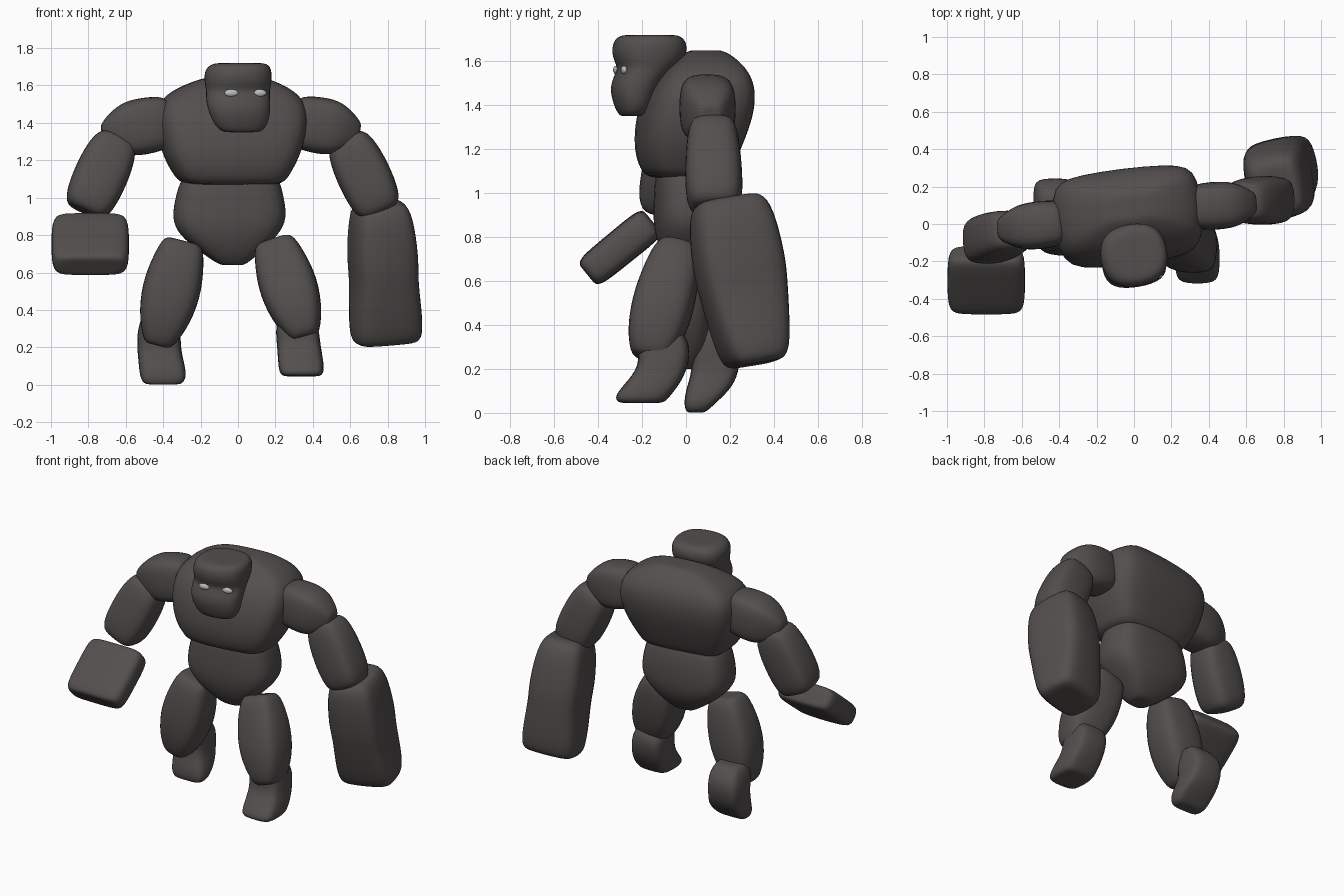
import bpy, bmesh, math
from mathutils import Vector, Matrix

if "Cube" in bpy.data.objects:
    bpy.data.objects.remove(bpy.data.objects["Cube"])


def material(name, rgb):
    m = bpy.data.materials.new(name)
    m.diffuse_color = (*rgb, 1)
    m.use_nodes = True
    m.node_tree.nodes["Principled BSDF"].inputs["Base Color"].default_value = m.diffuse_color
    return m


STONE = material("dark stone", (0.085, 0.078, 0.075))
EYE = material("pale eye grey", (0.52, 0.52, 0.52))


def loft(name, rings, k=0.64):
    """Rounded block through rings of (centre, u, v); u and v are half-size vectors."""
    shape = [(1, -k), (1, k), (k, 1), (-k, 1), (-1, k), (-1, -k), (-k, -1), (k, -1)]
    bm = bmesh.new()

    def ring(c, u, v, s=1.02):
        return [bm.verts.new(c + u * a * s + v * b * s) for a, b in shape]

    # extra inset rings keep the end caps flat
    loops = [ring(*rings[0], 0.55)] + [ring(*r) for r in rings] + [ring(*rings[-1], 0.55)]
    for p, q in zip(loops, loops[1:]):
        for i in range(8):
            j = (i + 1) % 8
            bm.faces.new((p[i], p[j], q[j], q[i]))
    bm.faces.new(loops[0])
    bm.faces.new(loops[-1])
    bmesh.ops.recalc_face_normals(bm, faces=bm.faces)
    for f in bm.faces:
        f.smooth = True
    me = bpy.data.meshes.new(name)
    bm.to_mesh(me)
    bm.free()
    me.materials.append(STONE)
    ob = bpy.data.objects.new(name, me)
    bpy.context.collection.objects.link(ob)
    sub = ob.modifiers.new("round", "SUBSURF")
    sub.levels = sub.render_levels = 2
    return ob


def stack(name, rows, yaw=0, k=0.64):
    """Level rings (x, y, z, half width, half depth), each turned by yaw degrees."""
    rot = Matrix.Rotation(math.radians(yaw), 3, 'Z')
    return loft(name, [(Vector((x, y, z)), rot @ Vector((hx, 0, 0)), rot @ Vector((0, hy, 0)))
                       for x, y, z, hx, hy in rows], k)


def limb(name, a, b, rows, k=0.64, spin=0):
    """Rings square to the line a-b; rows are (t, half depth, half width)."""
    a, b = Vector(a), Vector(b)
    w = (b - a).normalized()
    y = Vector((0, 1, 0))
    u = Matrix.Rotation(math.radians(spin), 3, w) @ (y - w * y.dot(w)).normalized()
    v = w.cross(u)
    return loft(name, [(a.lerp(b, t), u * hu, v * hv) for t, hu, hv in rows], k)


# Torso
stack("chest", [(-.03, .00, 1.07, .27, .17), (-.035, .00, 1.13, .31, .205),
                (-.035, .01, 1.22, .36, .232), (-.033, .04, 1.35, .395, .25),
                (-.033, .065, 1.47, .40, .235), (-.03, .08, 1.555, .355, .19),
                (-.02, .09, 1.62, .23, .12), (-.02, .09, 1.65, .12, .07)], yaw=7, k=.73)
stack("abdomen", [(-.04, .02, 1.14, .25, .15), (-.045, .03, 1.02, .285, .17),
                  (-.045, .03, .89, .31, .175), (-.05, .03, .80, .265, .165),
                  (-.04, .025, .71, .16, .125), (-.03, .02, .64, .07, .07)], yaw=5)

# Head: jaw, recessed eye line and heavy brow
head = stack("head", [(.02, -.25, 1.35, .11, .05), (.015, -.245, 1.40, .15, .08),
                      (.005, -.24, 1.48, .17, .105), (.00, -.205, 1.54, .172, .115),
                      (.00, -.178, 1.575, .17, .13), (.00, -.168, 1.615, .178, .165),
                      (.00, -.165, 1.68, .18, .17), (.01, -.165, 1.72, .15, .14)], yaw=9, k=.52)

# Eyes: flattened ovals set on the face surface
bpy.context.view_layer.update()
graph = bpy.context.evaluated_depsgraph_get()
for side, x in (("left", -.035), ("right", .115)):
    hit, loc, nor, _ = head.ray_cast(Vector((x, -1, 1.56)), Vector((0, 1, 0)), depsgraph=graph)
    bpy.ops.mesh.primitive_uv_sphere_add(segments=16, ring_count=8, radius=1,
                                         location=(x, loc.y if hit else -.3, 1.56))
    eye = bpy.context.object
    eye.name = side + "_eye"
    eye.scale = (.038, .014, .02)
    eye.rotation_euler = (0, 0, math.radians(8))
    eye.data.materials.append(EYE)
    bpy.ops.object.shade_smooth()

# Arms and thighs: the same blocks posed differently on each side
UPPER = [(0, .10, .12), (.12, .125, .145), (.55, .13, .155), (.78, .105, .12), (1, .055, .055)]
FORE = [(0, .09, .09), (.12, .115, .13), (.5, .13, .147), (.88, .13, .135), (1, .10, .10)]
THIGH = [(0, .08, .10), (.1, .115, .125), (.4, .14, .16), (.72, .14, .145), (1, .09, .08)]
POSES = {
    "left": (((-.36, .01, 1.41), (-.725, -.03, 1.34)),
             ((-.64, -.03, 1.325), (-.82, -.10, .925)),
             ((-.29, -.03, .77), (-.43, -.03, .21))),
    "right": (((.30, .09, 1.41), (.65, .11, 1.35)),
              ((.575, .12, 1.325), (.765, .13, .925)),
              ((.19, -.03, .77), (.36, -.17, .25))),
}
for side, poses in POSES.items():
    for part, rows, (a, b) in zip(("upper_arm", "forearm", "thigh"), (UPPER, FORE, THIGH), poses):
        limb(side + "_" + part, a, b, rows)

# Hands: a flat slab and a large hanging block
limb("left_hand", (-.79, -.153, .872), (-.79, -.45, .63),
     [(0, .066, .18), (.1, .083, .205), (.5, .08, .205), (.9, .08, .205), (1, .062, .18)], k=.75)
limb("right_hand", (.76, .19, .98), (.795, .32, .222),
     [(0, .145, .12), (.1, .19, .16), (.4, .205, .18), (.55, .195, .17),
      (.75, .175, .185), (.94, .15, .19), (1, .115, .165)], k=.70, spin=-12)

# Shins ending in forward-turned toes
stack("right_foot", [(.315, -.10, .37, .09, .08), (.315, -.10, .31, .115, .12),
                     (.325, -.10, .21, .115, .11), (.335, -.155, .13, .12, .125),
                     (.34, -.20, .075, .12, .125), (.34, -.205, .045, .105, .105)], k=.7)
stack("left_foot", [(-.41, .09, .39, .09, .08), (-.42, .125, .31, .115, .12),
                    (-.425, .14, .21, .115, .105), (-.41, .11, .12, .12, .105),
                    (-.40, .065, .05, .125, .075), (-.40, .045, .002, .105, .045)], k=.7)
